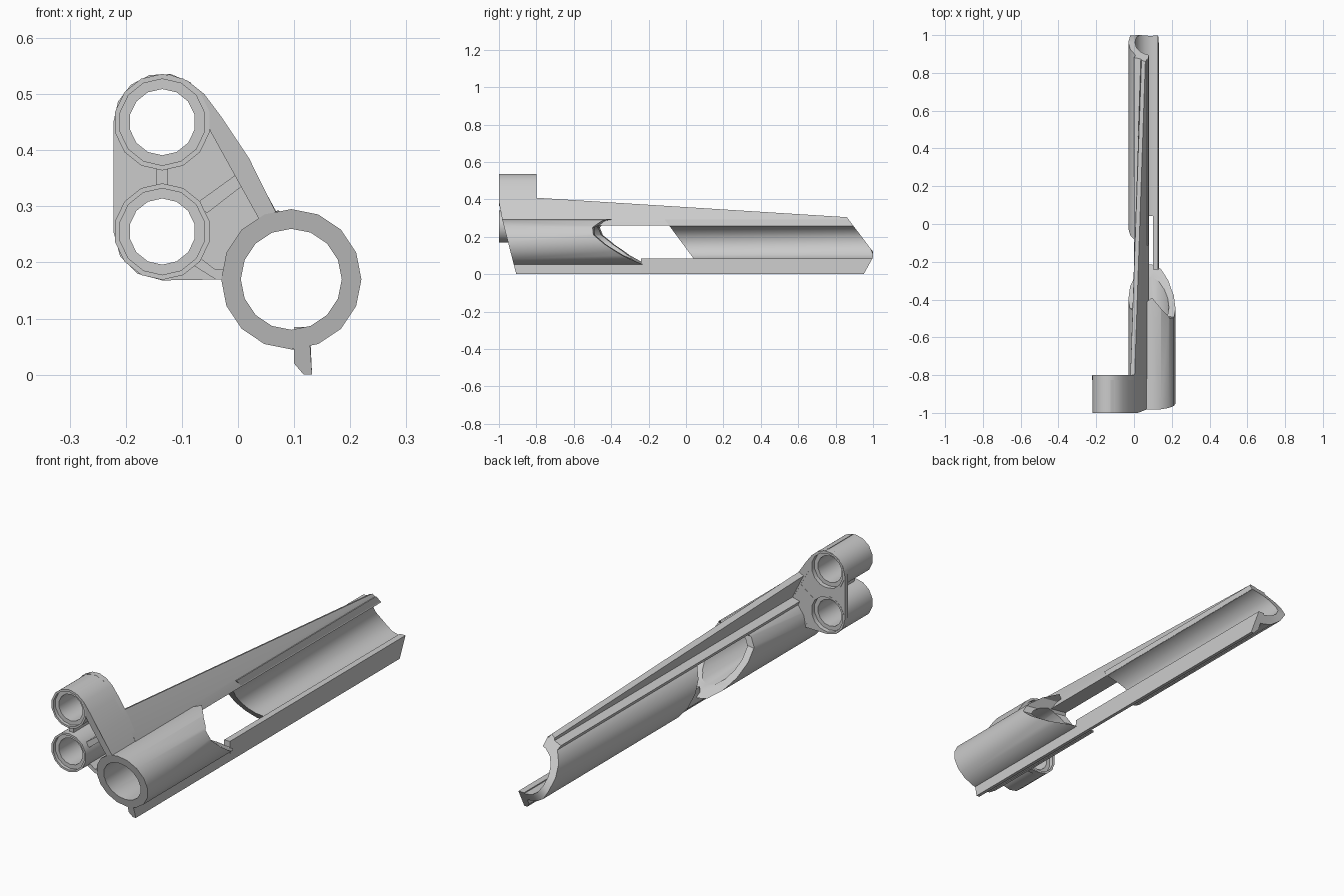
import bpy, bmesh
from math import sin, cos, pi, radians

if "Cube" in bpy.data.objects:
    bpy.data.objects.remove(bpy.data.objects["Cube"])

CX, CZ, RO, RI = 0.095, 0.17, 0.125, 0.09      # main tube


def finish(name, bm):
    bmesh.ops.recalc_face_normals(bm, faces=bm.faces)
    me = bpy.data.meshes.new(name)
    bm.to_mesh(me)
    bm.free()
    ob = bpy.data.objects.new(name, me)
    bpy.context.collection.objects.link(ob)
    return ob


def bridge(bm, a, b):
    n = len(a)
    for i in range(n):
        bm.faces.new((a[i], a[(i + 1) % n], b[(i + 1) % n], b[i]))


def loft(name, rings):
    """Capped solid through rings of 3D points."""
    bm = bmesh.new()
    vs = [[bm.verts.new(p) for p in r] for r in rings]
    for a, b in zip(vs, vs[1:]):
        bridge(bm, a, b)
    bm.faces.new(vs[0])
    bm.faces.new(vs[-1])
    return finish(name, bm)


def prism(name, a, ya, yb, b=None):
    """Extrude an xz section along y; ends are numbers or functions of z."""
    f = lambda y, z: y(z) if callable(y) else y
    return loft(name, [[(x, f(ya, z), z) for x, z in a],
                       [(x, f(yb, z), z) for x, z in (b or a)]])


def lathe(name, cx, cz, profile, n, front=None):
    """Closed (radius, y) profile turned about the y axis."""
    bm = bmesh.new()
    vs = []
    for r, y in profile:
        ring = []
        for i in range(n):
            a = 2 * pi * i / n + pi / 2
            z = cz + r * sin(a)
            ring.append(bm.verts.new((cx + r * cos(a), front(z) if y is None else y, z)))
        vs.append(ring)
    for i in range(len(vs)):
        bridge(bm, vs[i - 1], vs[i])
    return finish(name, bm)


def cut(ob, cutter):
    m = ob.modifiers.new("cut", 'BOOLEAN')
    m.operation, m.solver, m.object = 'DIFFERENCE', 'EXACT', cutter
    bpy.context.view_layer.objects.active = ob
    bpy.ops.object.modifier_apply(modifier=m.name)
    bpy.data.objects.remove(cutter)


# raked ends shared by the long parts
front = lambda z: -1 + max(0, 0.36 - z) * 0.257
back = lambda z: 1 - max(0, z - 0.12) * 0.757 - max(0, 0.09 - z) * 0.555
trough_start = lambda z: -0.09 + (0.26 - z) * 0.743

# main tube with scooped rear end
tube = lathe("main_tube", CX, CZ, [(RO, None), (RO, -0.2), (RI, -0.2), (RI, None)], 16, front)
scoop = [(-0.38, 0.32), (-0.40, 0.297), (-0.46, 0.285), (-0.50, 0.25), (-0.49, 0.21),
         (-0.43, 0.16), (-0.34, 0.10), (-0.24, 0.05), (-0.21, 0.02), (0, 0.02), (0, 0.32)]
cut(tube, loft("scoop_cutter", [[(-0.05, y + 0.05, z) for y, z in scoop],
                                [(0.24, y - 0.01, z) for y, z in scoop]]))

# half-round trough behind the window
angles = [radians(100)] + [radians(22.5 * i) for i in range(5, 13)] + [radians(276)]
arc = lambda r, aa: [(CX + r * cos(a), CZ + r * sin(a)) for a in aa]
bm = bmesh.new()
strips = []
for pts, f in ((arc(RO, angles), trough_start), (arc(RO, angles), back),
               (arc(RI, angles), back), (arc(RI, angles), trough_start)):
    strips.append([bm.verts.new((x, f(z), z)) for x, z in pts])
for i in range(4):
    a, b = strips[i - 1], strips[i]
    for j in range(len(a) - 1):
        bm.faces.new((a[j], a[j + 1], b[j + 1], b[j]))
for k in (0, -1):
    bm.faces.new([s[k] for s in strips])
trough = finish("trough", bm)

# tapering upper fin with ledge along its foot
foot = [(0.08, 0.26), (0.067, 0.293)]
ledge = [(0.036, 0.287), (0.0, 0.277), (0.008, 0.26)]
prism("upper_fin", foot + [(0.003, 0.41), (-0.02, 0.398)] + ledge, -0.82, back,
      foot + [(0.06, 0.305), (0.04, 0.295)] + ledge)

# lower rail
foot = [(0.1, 0.02), (0.117, 0), (0.132, 0)]
prism("lower_rail_front", foot + [(0.128, 0.06), (0.1, 0.06)], front, -0.24)
prism("lower_rail_rear", foot + [(0.128, 0.085), (0.1, 0.085)], -0.24, back)

# pair of small sockets, counterbored at both ends
socket = [(0.086, -1), (0.086, -0.8), (0.077, -0.8), (0.077, -0.82), (0.059, -0.82),
          (0.059, -0.985), (0.077, -0.985), (0.077, -1)]
SX, heights = -0.135, (0.45, 0.255)
for label, z in zip(("upper", "lower"), heights):
    lathe(label + "_socket", SX, z, socket, 14)

# mounting plate around the sockets
r = 0.087
plate_pts = [(SX + r * cos(radians(a)), 0.45 + r * sin(radians(a))) for a in range(180, 29, -25)]
plate_pts += [(-0.03, 0.46), (0.02, 0.385), (0.064, 0.295), (0.03, 0.265), (0.0, 0.22), (-0.01, 0.17)]
plate_pts += [(SX + r * cos(radians(a)), 0.255 + r * sin(radians(a))) for a in range(270, 179, -30)]
plate = prism("mount_plate", plate_pts, -0.825, -0.801)
for z in heights:
    hole = [(SX + 0.08 * cos(pi * i / 7 + pi / 2), z + 0.08 * sin(pi * i / 7 + pi / 2)) for i in range(14)]
    cut(plate, prism("hole_cutter", hole, -0.9, -0.7))

# side wall from upper socket down to main tube
prism("side_wall", [(-0.125, 0.536), (-0.09, 0.524), (-0.06, 0.5), (-0.03, 0.46), (0.02, 0.385),
                    (0.067, 0.29), (0.037, 0.278), (-0.05, 0.435), (-0.056, 0.475),
                    (-0.08, 0.51), (-0.125, 0.53)], front, -0.8)

# stiffening ribs
prism("socket_web", [(-0.145, 0.33), (-0.125, 0.33), (-0.125, 0.375), (-0.145, 0.375)], -0.98, -0.8)
prism("diagonal_rib", [(-0.063, 0.293), (-0.055, 0.288), (0.015, 0.342), (0.004, 0.362), (-0.068, 0.31)],
      -0.97, -0.8)
prism("lower_rib", [(-0.07, 0.21), (-0.08, 0.195), (-0.04, 0.17), (-0.02, 0.17), (-0.02, 0.187), (-0.04, 0.187)],
      -0.95, -0.8)

# smooth round surfaces, sharp edges
for ob in bpy.data.objects:
    ob.select_set(True)
    bpy.context.view_layer.objects.active = ob
bpy.ops.object.shade_smooth_by_angle(angle=radians(30))
